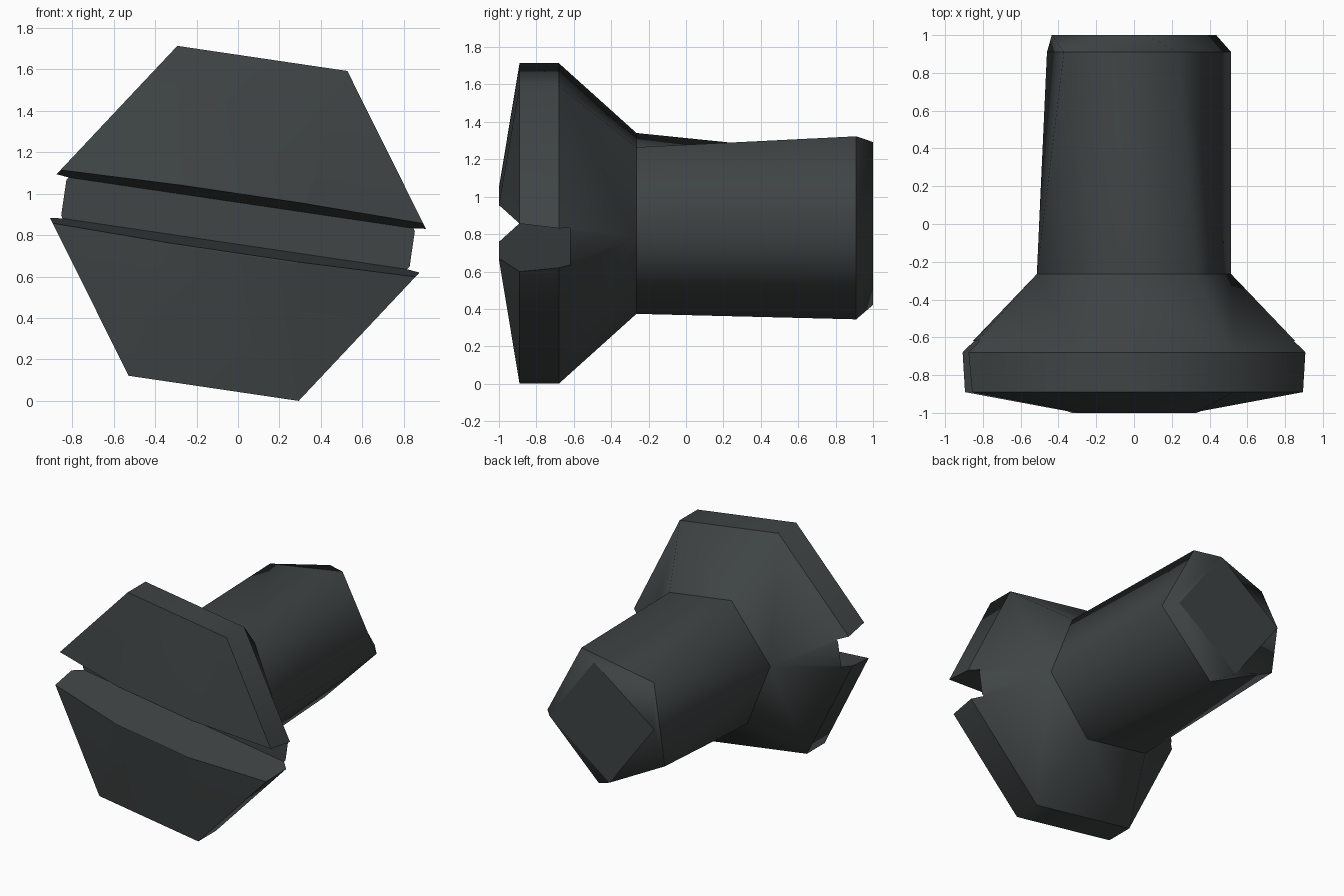
import bpy, bmesh
from math import sin, cos, radians
from mathutils import Matrix

if "Cube" in bpy.data.objects:
    bpy.data.objects.remove(bpy.data.objects["Cube"])


def polar(r, angles):
    return [(r * cos(radians(a)), r * sin(radians(a))) for a in angles]


def mirrored(a, b):
    # eight-point outline from two points of one quadrant
    (ax, az), (bx, bz) = a, b
    return [(ax, az), (bx, bz), (-bx, bz), (-ax, az),
            (-ax, -az), (-bx, -bz), (bx, -bz), (ax, -az)]


def loft(name, rings):
    # skin the outlines along y; doubled points are welded into triangles
    bm = bmesh.new()
    loops = [[bm.verts.new((x, y, z)) for x, z in pts] for y, pts in rings]
    n = len(loops[0])
    for lo, hi in zip(loops, loops[1:]):
        for i in range(n):
            j = (i + 1) % n
            bm.faces.new((lo[i], lo[j], hi[j], hi[i]))
    bm.faces.new(loops[0])
    bm.faces.new(loops[-1])
    bmesh.ops.remove_doubles(bm, verts=bm.verts, dist=0.0005)
    bmesh.ops.recalc_face_normals(bm, faces=bm.faces)
    me = bpy.data.meshes.new(name)
    bm.to_mesh(me)
    bm.free()
    ob = bpy.data.objects.new(name, me)
    bpy.context.collection.objects.link(ob)
    return ob


# Crowned head, cone, and shank going from six to five to four sides
rim = mirrored((0.906, 0.1), (0.415, 0.805))
screw = loft("slotted_screw", [
    (-1.0, mirrored((0.33, 0.08), (0.31, 0.15))),
    (-0.89, rim),
    (-0.68, rim),
    (-0.265, polar(0.52, [0, 60, 120, 180, 180, 240, 300, 0])),
    (0.91, polar(0.52, [0, 72, 144, 144, 216, 216, 288, 0])),
    (1.0, polar(0.44, [0, 90, 180, 180, 180, 180, 270, 0])),
])

# Tapered driver slot
slot = loft("slot_cutter", [
    (y, [(1.2, w), (-1.2, w), (-1.2, -w), (1.2, -w)])
    for y, w in ((-1.1, 0.153), (-0.62, 0.1))])
slot.hide_render = True
cut = screw.modifiers.new("slot", 'BOOLEAN')
cut.operation = 'DIFFERENCE'
cut.solver = 'EXACT'
cut.object = slot
bpy.context.view_layer.objects.active = screw
screw.select_set(True)
bpy.ops.object.modifier_apply(modifier=cut.name)
bpy.data.objects.remove(slot)

# Smooth sides, sharp rings and slot edges
bm = bmesh.new()
bm.from_mesh(screw.data)
for f in bm.faces:
    f.smooth = True
for e in bm.edges:
    a, b = (v.co for v in e.verts)
    ring = abs(a.y - b.y) < 0.001
    in_slot = all(p.y < -0.6 and abs(p.z) < 0.149 for p in (a, b))
    e.smooth = not (ring or in_slot)

# Turn about the shank axis and lift onto the ground
bm.transform(Matrix.Translation((0, 0, 0.857)) @ Matrix.Rotation(radians(8.4), 4, 'Y'))
bm.to_mesh(screw.data)
bm.free()

mat = bpy.data.materials.new("dark_steel")
mat.diffuse_color = (0.05, 0.058, 0.058, 1)
mat.use_nodes = True
mat.node_tree.nodes["Principled BSDF"].inputs["Base Color"].default_value = mat.diffuse_color
screw.data.materials.clear()
screw.data.materials.append(mat)
